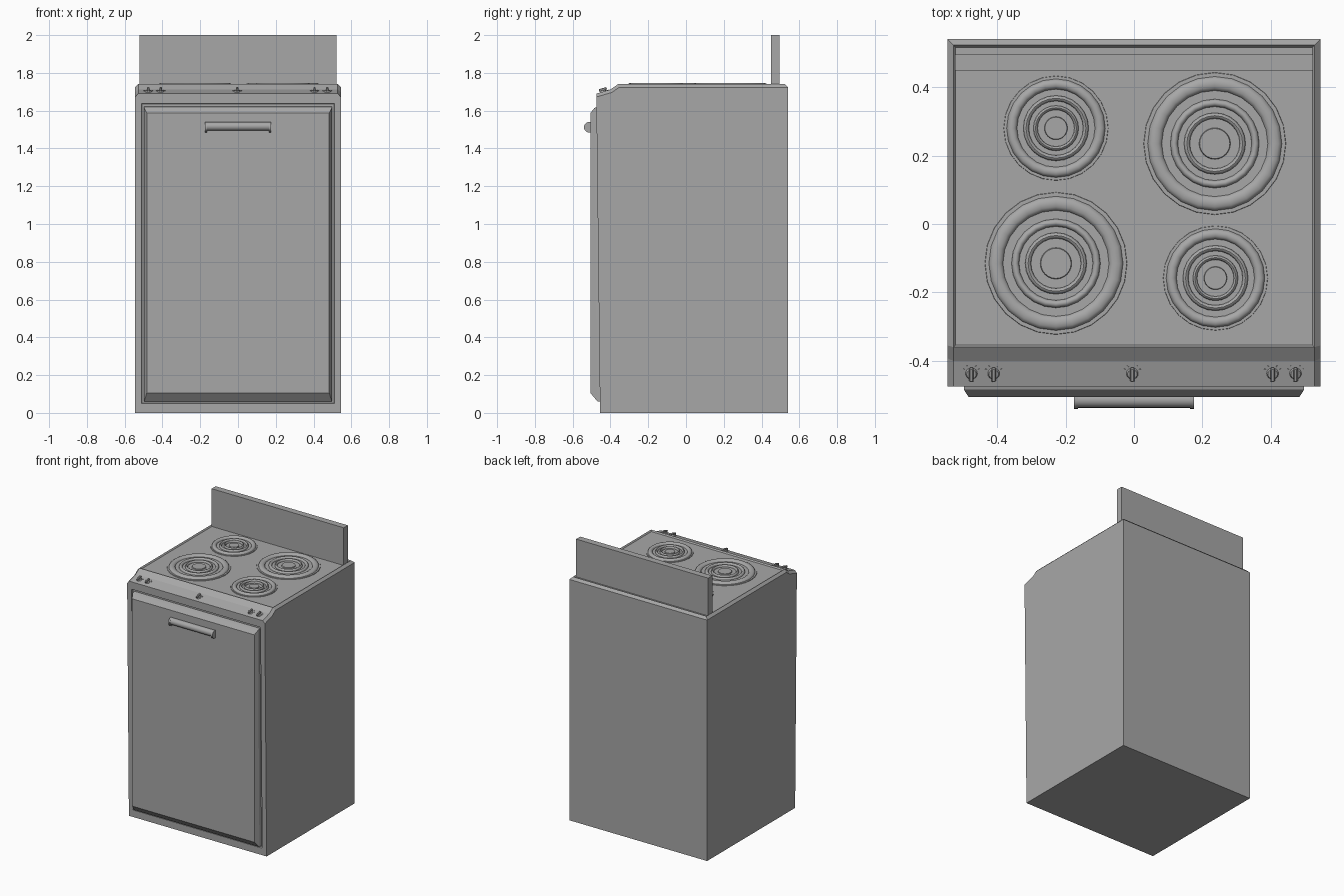
import bpy, bmesh, math
from mathutils import Matrix, Vector

cube = bpy.data.objects.get("Cube")
if cube:
    bpy.data.objects.remove(cube)

grey = bpy.data.materials.new("enamel grey")
grey.use_nodes = True
grey.diffuse_color = (0.39, 0.39, 0.39, 1)
grey.node_tree.nodes["Principled BSDF"].inputs["Base Color"].default_value = (0.39, 0.39, 0.39, 1)


def finish(name, bm, smooth=False):
    bmesh.ops.recalc_face_normals(bm, faces=bm.faces[:])
    mesh = bpy.data.meshes.new(name)
    bm.to_mesh(mesh)
    bm.free()
    mesh.materials.append(grey)
    obj = bpy.data.objects.new(name, mesh)
    bpy.context.collection.objects.link(obj)
    if smooth:
        bpy.ops.object.select_all(action='DESELECT')
        obj.select_set(True)
        bpy.context.view_layer.objects.active = obj
        bpy.ops.object.shade_smooth_by_angle(angle=math.radians(40))
    return obj


def box(bm, size, centre, frame=Matrix()):
    m = frame @ Matrix.Translation(centre) @ Matrix.Diagonal((*size, 1))
    return bmesh.ops.create_cube(bm, size=1, matrix=m)["verts"]


def cylinder(bm, r1, r2, depth, matrix, sides=20):
    bmesh.ops.create_cone(bm, cap_ends=True, segments=sides, radius1=r1,
                          radius2=r2, depth=depth, matrix=matrix)


# Cabinet: side profile extruded across the width
profile = [(-0.455, 0), (-0.475, 1.69), (-0.40, 1.712), (-0.36, 1.74),
           (0.54, 1.74), (0.54, 0)]
bm = bmesh.new()
side = bm.faces.new([bm.verts.new((-0.545, y, z)) for y, z in profile])
ext = bmesh.ops.extrude_face_region(bm, geom=[side])["geom"]
bmesh.ops.translate(bm, vec=(1.09, 0, 0),
                    verts=[v for v in ext if isinstance(v, bmesh.types.BMVert)])
bmesh.ops.recalc_face_normals(bm, faces=bm.faces[:])


def upper_rim(edge):
    a, b = (v.co for v in edge.verts)
    high = min(a.z, b.z) > 1.6
    along_side = abs(a.x - b.x) < 0.01
    at_back = min(a.y, b.y) > 0.5
    return high and (along_side or at_back)


bmesh.ops.bevel(bm, geom=[e for e in bm.edges if upper_rim(e)], offset=0.017,
                segments=1, profile=0.5, affect='EDGES')

# Shallow cooktop pan
bm.normal_update()
top = max((f for f in bm.faces if f.normal.z > 0.99), key=lambda f: f.calc_area())
bmesh.ops.inset_region(bm, faces=[top], thickness=0.01, depth=-0.01)

# Recessed door opening in the front
bm.normal_update()
front = max((f for f in bm.faces if f.normal.y < -0.9), key=lambda f: f.calc_area())
bmesh.ops.inset_region(bm, faces=[front], thickness=0.035)
for v in front.verts:
    v.co.z = 1.637 if v.co.z > 0.8 else 0.05
    v.co.x = math.copysign(0.51, v.co.x)
    v.co.y = -0.455 - 0.02 * v.co.z / 1.69
bmesh.ops.inset_region(bm, faces=[front], thickness=0.003, depth=-0.012)
finish("cabinet", bm)

# Backsplash
bm = bmesh.new()
box(bm, (1.045, 0.046, 0.28), (0, 0.472, 1.86))
finish("backsplash", bm)

# Door with sloped edges
bm = bmesh.new()
rings = []
for half, low, high, y_low, y_high in ((0.497, 0.06, 1.622, -0.44, -0.46),
                                       (0.497, 0.06, 1.615, -0.468, -0.484),
                                       (0.483, 0.105, 1.588, -0.506, -0.506)):
    rings.append([bm.verts.new(p) for p in ((-half, y_low, low), (half, y_low, low),
                                            (half, y_high, high), (-half, y_high, high))])
for a, b in zip(rings, rings[1:]):
    for i in range(4):
        j = (i + 1) % 4
        bm.faces.new((a[i], a[j], b[j], b[i]))
bm.faces.new(rings[0])
bm.faces.new(rings[-1])
finish("door", bm)

# Door handle: rounded bar between two end caps
turn = Matrix.Rotation(math.pi / 2, 4, 'Y')
bm = bmesh.new()
cylinder(bm, 0.023, 0.023, 0.34, Matrix.Translation((0, -0.514, 1.517)) @ turn)
for x in (-0.169, 0.169):
    cylinder(bm, 0.028, 0.028, 0.012, Matrix.Translation((x, -0.512, 1.512)) @ turn)
finish("door_handle", bm, True)


# Burners: lathed drip pan with rounded coils
def burner(name, x, y, scale):
    pan, peak = 0.004, 0.017
    path = [(0.208, 0), (0.207, pan), (0.196, pan)]
    for outer, inner in ((0.196, 0.155), (0.13, 0.108), (0.09, 0.073)):
        for k in range(7):
            t = math.pi * k / 6
            r = (outer + inner) / 2 + (outer - inner) / 2 * math.cos(t)
            path.append((r, pan + (peak - pan) * math.sin(t)))
    path += [(0.046, pan), (0.044, pan + 0.006), (0, pan + 0.006)]
    bm = bmesh.new()
    verts = [bm.verts.new((r * scale, 0, z)) for r, z in path]
    edges = [bm.edges.new(pair) for pair in zip(verts, verts[1:])]
    bmesh.ops.spin(bm, geom=verts + edges, cent=(0, 0, 0), axis=(0, 0, 1),
                   angle=math.tau, steps=24)
    bmesh.ops.remove_doubles(bm, verts=bm.verts[:], dist=0.0002)
    obj = finish(name, bm, True)
    obj.location = (x, y, 1.73)


burner("burner_back_right", -0.228, 0.28, 0.735)
burner("burner_back_left", 0.236, 0.235, 1)
burner("burner_front_right", -0.228, -0.115, 1)
burner("burner_front_left", 0.238, -0.158, 0.735)

# Control knobs standing on the sloped panel, with dial ticks
tilt = Matrix.Rotation(math.atan2(0.022, 0.075), 4, 'X')
for n, x in enumerate((-0.475, -0.41, -0.005, 0.405, 0.472)):
    frame = Matrix.Translation((x, -0.437, 1.701)) @ tilt
    bm = bmesh.new()
    cylinder(bm, 0.018, 0.014, 0.008, frame @ Matrix.Translation((0, 0, 0.003)), 16)
    grip = box(bm, (0.013, 0.042, 0.014), (0, 0, 0.012), frame)
    edges = {e for v in grip for e in v.link_edges}
    bmesh.ops.bevel(bm, geom=list(edges), offset=0.003, segments=1,
                    profile=0.5, affect='EDGES')
    for k in range(5):
        spin = Matrix.Rotation(math.radians(30 * k - 60), 4, 'Z')
        box(bm, (0.003, 0.006, 0.003), (0, 0.025, 0.001), frame @ spin)
    finish("control_knob_%d" % (n + 1), bm)
